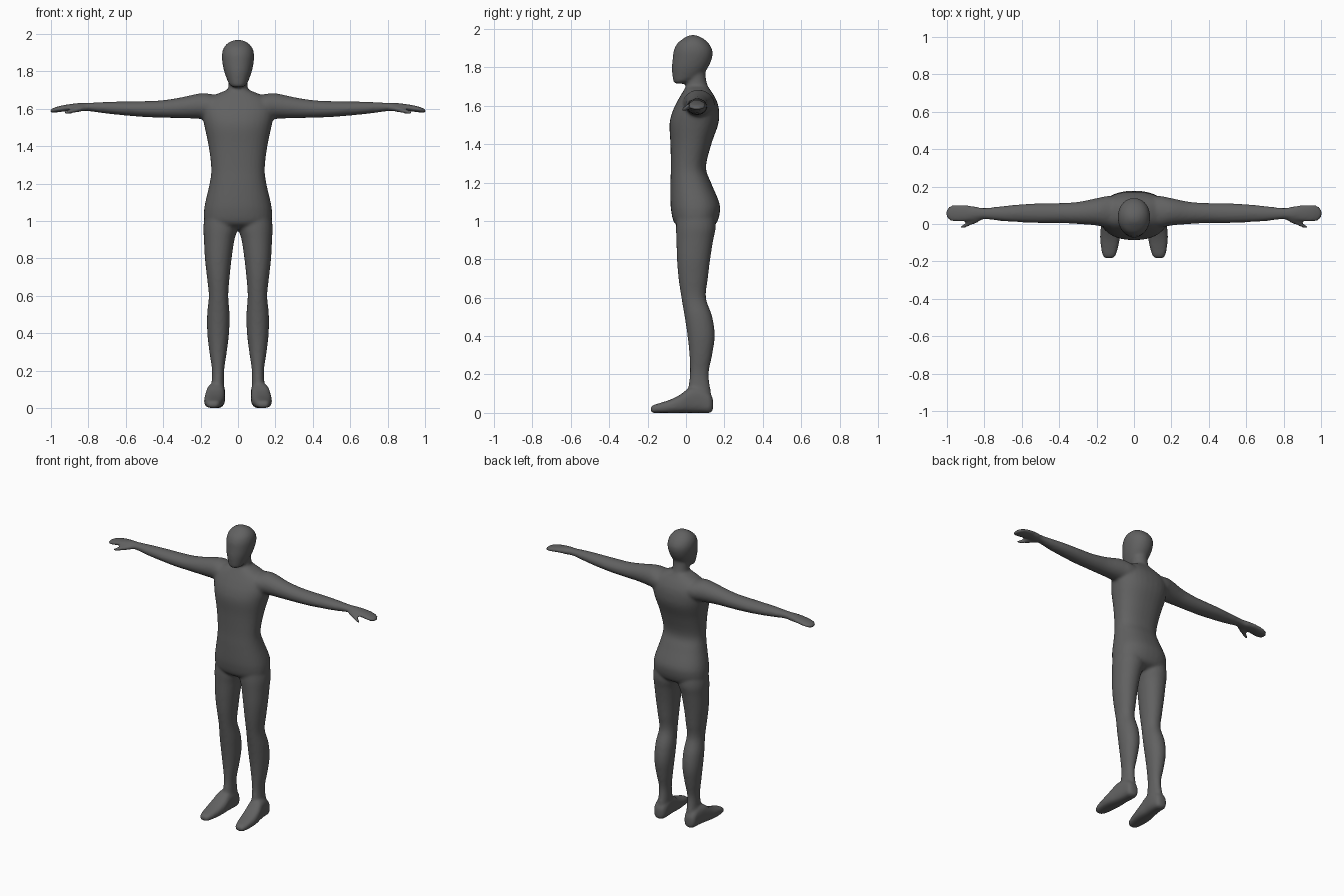
import bpy, bmesh, math
from mathutils import Vector

STEPS, SIDES = 4, 32


def smooth_rows(rows):
    """Catmull-Rom interpolation between section rows."""
    pts = [Vector(r) for r in rows]
    pts = [pts[0]] + pts + [pts[-1]]
    out = []
    for a, b, c, d in zip(pts, pts[1:], pts[2:], pts[3:]):
        for k in range(STEPS):
            t = k / STEPS
            out.append(0.5 * (2 * b + (c - a) * t + (2 * a - 5 * b + 4 * c - d) * t * t
                              + (3 * b - a - 3 * c + d) * t ** 3))
    return out + [pts[-1]]


def loft(bm, axis, rows, side=1, power=2.0):
    """Closed loft along an axis; row = position, then min/max of the other two axes."""
    u, v = [i for i in range(3) if i != axis]
    rings = []
    for p, u0, u1, v0, v1 in smooth_rows(rows):
        ring = []
        for i in range(SIDES):
            a = 2 * math.pi * i / SIDES
            c, s = math.cos(a), math.sin(a)
            co = [0, 0, 0]
            co[axis] = p
            co[u] = (u0 + u1) / 2 + (u1 - u0) / 2 * math.copysign(abs(c) ** (2 / power), c)
            co[v] = (v0 + v1) / 2 + (v1 - v0) / 2 * math.copysign(abs(s) ** (2 / power), s)
            co[0] *= side
            ring.append(bm.verts.new(co))
        rings.append(ring)
    for r, q in zip(rings, rings[1:]):
        for i in range(SIDES):
            j = (i + 1) % SIDES
            bm.faces.new((r[i], r[j], q[j], q[i]))
    bm.faces.new(rings[0])
    bm.faces.new(rings[-1])


bm = bmesh.new()

# torso: height, half width, front, back
torso = [(0.955, .07, .0, .10), (0.975, .145, -.045, .145), (1.0, .178, -.066, .165),
         (1.05, .182, -.077, .177), (1.1, .175, -.081, .172), (1.2, .152, -.081, .13),
         (1.28, .143, -.079, .104), (1.4, .157, -.081, .132), (1.5, .178, -.086, .167),
         (1.56, .19, -.074, .173), (1.61, .19, -.052, .166), (1.65, .165, -.03, .148),
         (1.68, .11, -.012, .128), (1.70, .06, .0, .115)]
loft(bm, 2, [(z, -w, w, f, b) for z, w, f, b in torso], power=2.3)

# neck
neck = [(1.62, .085, -.02, .15), (1.67, .068, -.005, .128), (1.71, .053, .0, .111),
        (1.76, .05, .005, .102), (1.82, .05, .01, .10)]
loft(bm, 2, [(z, -w, w, f, b) for z, w, f, b in neck])

# head
head = [(1.715, .022, -.055, -.01), (1.725, .042, -.065, .02), (1.75, .056, -.07, .075),
        (1.80, .074, -.073, .115), (1.85, .084, -.069, .136), (1.89, .086, -.063, .137),
        (1.925, .077, -.045, .118), (1.95, .056, -.014, .09), (1.964, .03, .01, .062),
        (1.969, .008, .03, .042)]
loft(bm, 2, [(z, -w, w, f, b) for z, w, f, b in head], power=2.1)

# limbs, repeated on both sides
leg = [(.03, .085, .15, .03, .13), (.1, .074, .144, .01, .131), (.2, .074, .139, .02, .118),
       (.3, .06, .153, .018, .136), (.4, .048, .164, .008, .15), (.5, .045, .165, -.007, .137),
       (.6, .052, .156, -.024, .104), (.7, .045, .166, -.039, .114), (.8, .034, .177, -.047, .126),
       (.9, .019, .182, -.05, .142), (.97, .0, .185, -.052, .155), (1.05, .01, .175, -.045, .145)]
foot = [(-.184, .118, .15, .006, .026), (-.172, .1, .166, .0, .04), (-.13, .086, .176, 0, .053),
        (-.08, .076, .181, 0, .07), (-.03, .07, .179, 0, .095), (.02, .07, .17, 0, .13),
        (.08, .068, .16, 0, .13), (.125, .076, .153, 0, .1), (.141, .095, .135, .015, .07)]
arm = [(.06, -.02, .15, 1.54, 1.665), (.14, -.02, .15, 1.54, 1.678), (.2, -.008, .138, 1.546, 1.683),
       (.3, .0, .118, 1.55, 1.662), (.4, .005, .112, 1.552, 1.646), (.5, .005, .11, 1.556, 1.641),
       (.6, .009, .106, 1.564, 1.639), (.7, .015, .096, 1.574, 1.637), (.8, .026, .086, 1.587, 1.632),
       (.85, .019, .094, 1.586, 1.631), (.9, .014, .102, 1.588, 1.625), (.95, .012, .104, 1.583, 1.616),
       (.985, .018, .097, 1.579, 1.605), (1.004, .04, .075, 1.579, 1.597)]
thumb = [(.80, .03, .065, 1.592, 1.62), (.84, .006, .046, 1.585, 1.615), (.88, -.01, .02, 1.576, 1.603),
         (.91, -.023, .0, 1.572, 1.594), (.927, -.023, -.01, 1.573, 1.587)]
for s in (1, -1):
    loft(bm, 2, leg, s, 2.1)
    loft(bm, 1, foot, s, 2.8)
    loft(bm, 0, arm, s)
    loft(bm, 0, thumb, s)

bmesh.ops.recalc_face_normals(bm, faces=bm.faces)
mesh = bpy.data.meshes.new("body")
bm.to_mesh(mesh)
bm.free()
mesh.polygons.foreach_set("use_smooth", [True] * len(mesh.polygons))
body = bpy.data.objects.new("body", mesh)
bpy.context.collection.objects.link(body)

# one dark grey skin
grey = bpy.data.materials.new("dark_grey")
grey.diffuse_color = (0.12, 0.12, 0.12, 1)
mesh.materials.append(grey)

# fuse the limbs into one soft surface
remesh = body.modifiers.new("fuse", 'REMESH')
remesh.mode = 'VOXEL'
remesh.voxel_size = 0.009
remesh.use_smooth_shade = True
soften = body.modifiers.new("soften", 'SMOOTH')
soften.factor = 0.5
soften.iterations = 6
